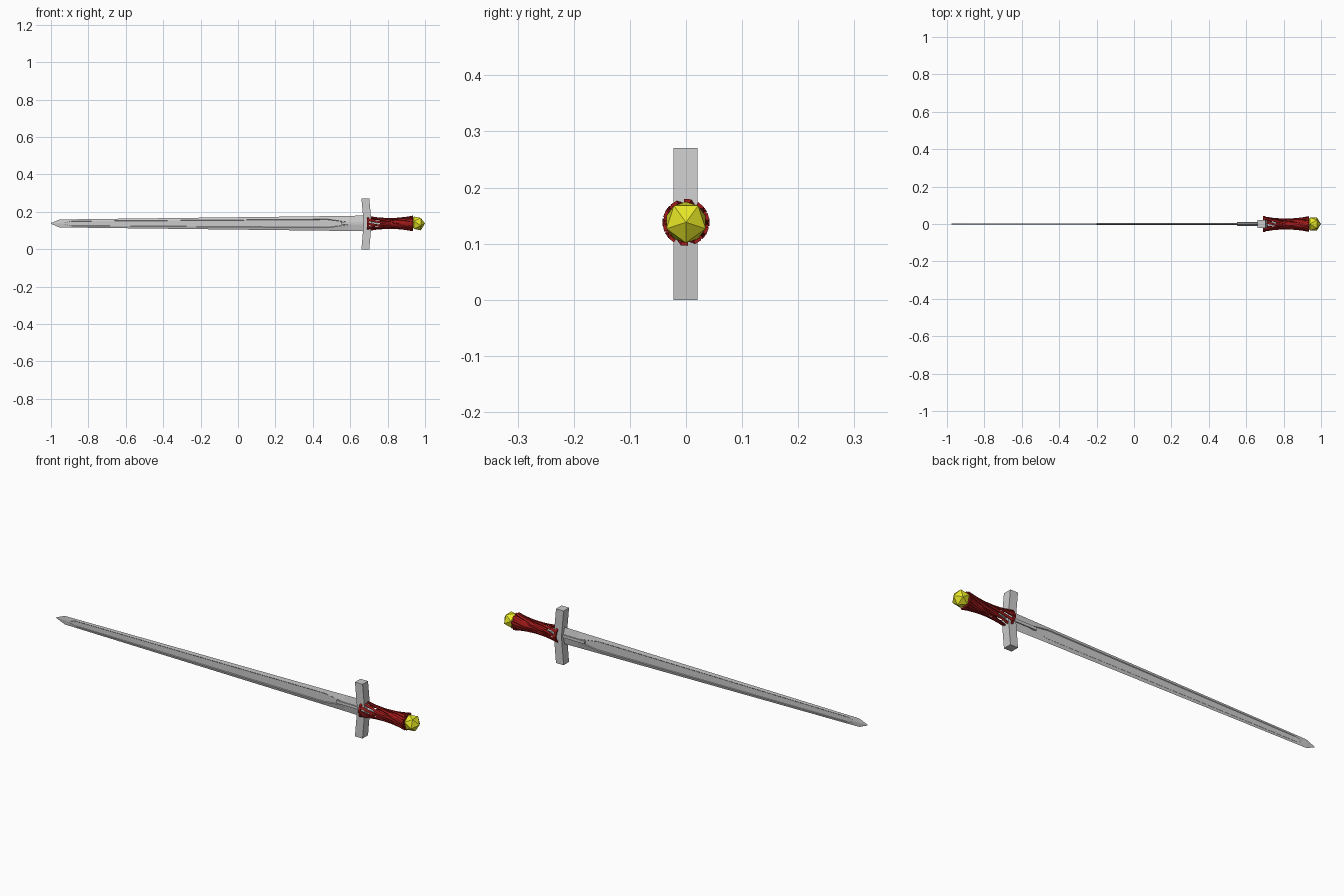
import bpy, bmesh
from math import pi, sin, cos
from mathutils import Matrix

if "Cube" in bpy.data.objects:
    bpy.data.objects.remove(bpy.data.objects["Cube"])

Z = 0.138  # sword axis height


def material(name, color):
    m = bpy.data.materials.new(name)
    m.diffuse_color = color
    m.use_nodes = True
    m.node_tree.nodes["Principled BSDF"].inputs["Base Color"].default_value = m.diffuse_color
    return m


def make(name, bm, mat=None):
    bmesh.ops.recalc_face_normals(bm, faces=bm.faces)
    me = bpy.data.meshes.new(name)
    bm.to_mesh(me)
    bm.free()
    ob = bpy.data.objects.new(name, me)
    bpy.context.collection.objects.link(ob)
    if mat:
        me.materials.append(mat)
    return ob


def loft(name, rings, mat=None, cap=True):
    """Skin a list of equal-length closed point rings."""
    bm = bmesh.new()
    vs = [[bm.verts.new(p) for p in r] for r in rings]
    n = len(rings[0])
    for a, b in zip(vs, vs[1:]):
        for i in range(n):
            j = (i + 1) % n
            bm.faces.new((a[i], a[j], b[j], b[i]))
    if cap:
        bm.faces.new(vs[0])
        bm.faces.new(vs[-1])
    return make(name, bm, mat)


red = material("red_leather", (0.35, 0.01, 0.01, 1))
gold = material("yellow_metal", (0.8, 0.8, 0.02, 1))

# Blade: bevelled edges with a sunken fuller on both faces
# station: x, half width, fuller half width, edge thickness, fuller thickness
stations = [(-1.0, 0.002, 0.0005, 0.0005, 0.0005), (-0.955, 0.021, 0.001, 0.002, 0.002),
            (-0.93, 0.0215, 0.002, 0.002, 0.002), (-0.89, 0.022, 0.011, 0.002, 0.001),
            (0.48, 0.039, 0.02, 0.006, 0.003), (0.59, 0.0405, 0.006, 0.007, 0.004),
            (0.68, 0.042, 0.005, 0.007, 0.006)]
rings = []
for x, w, f, t, g in stations:
    half = [(w, 0), (f * 1.15, t), (f, g), (-f, g), (-f * 1.15, t), (-w, 0)]
    loop = half + [(z, -y) for z, y in half[-2:0:-1]]
    rings.append([(x, y, Z + z) for z, y in loop])
loft("blade", rings)


# Tang: narrow bar running from the blade root through the grip
def rect(x, hy, hz, z=Z):
    return [(x, -hy, z - hz), (x, hy, z - hz), (x, hy, z + hz), (x, -hy, z + hz)]


loft("tang", [rect(0.55, 0.012, 0.007), rect(0.94, 0.012, 0.007)])

# Guard: bar bowed toward the blade at both ends
guard = []
for z, x in [(0, 0.66), (Z, 0.672), (0.27, 0.66)]:
    guard.append([(x, -0.0225, z), (x + 0.042, -0.0225, z),
                  (x + 0.042, 0.0205, z), (x, 0.0205, z)])
loft("guard", guard)

# Grip: open cage of twisted straps held by end collars
X0, X1, R, TWIST, N = 0.69, 0.935, 0.042, 1.5, 5


def strap_ring(t, a):
    x = X0 + (X1 - X0) * t
    r = R - 0.05 * t * (1 - t)
    a += TWIST * t
    return [(x, q * cos(a + d), Z + q * sin(a + d))
            for q, d in ((r, -0.16), (r, 0.16), (r - 0.006, 0.16), (r - 0.006, -0.16))]


for k in range(N):
    for s in (0, 1):
        loft(f"grip_strap_{k}_{s}", [strap_ring(i / 6, (k + s / 2) * 2 * pi / N) for i in range(7)], red)


def circle(x, r, n=10):
    return [(x, r * cos(2 * pi * i / n), Z + r * sin(2 * pi * i / n)) for i in range(n)]


loft("grip_collar", [circle(0.69, 0.034), circle(0.69, 0.042), circle(0.70, 0.042),
                     circle(0.70, 0.034), circle(0.69, 0.034)], red, cap=False)
loft("grip_core", [circle(0.76, 0.016), circle(0.85, 0.027), circle(0.935, 0.034)], red)

# Pommel: low-poly ball, point facing along the sword
bm = bmesh.new()
bmesh.ops.create_icosphere(bm, subdivisions=1, radius=0.041,
                           matrix=Matrix.Translation((0.959, 0, Z)) @ Matrix.Rotation(pi / 2, 4, 'Y'))
make("pommel", bm, gold)
